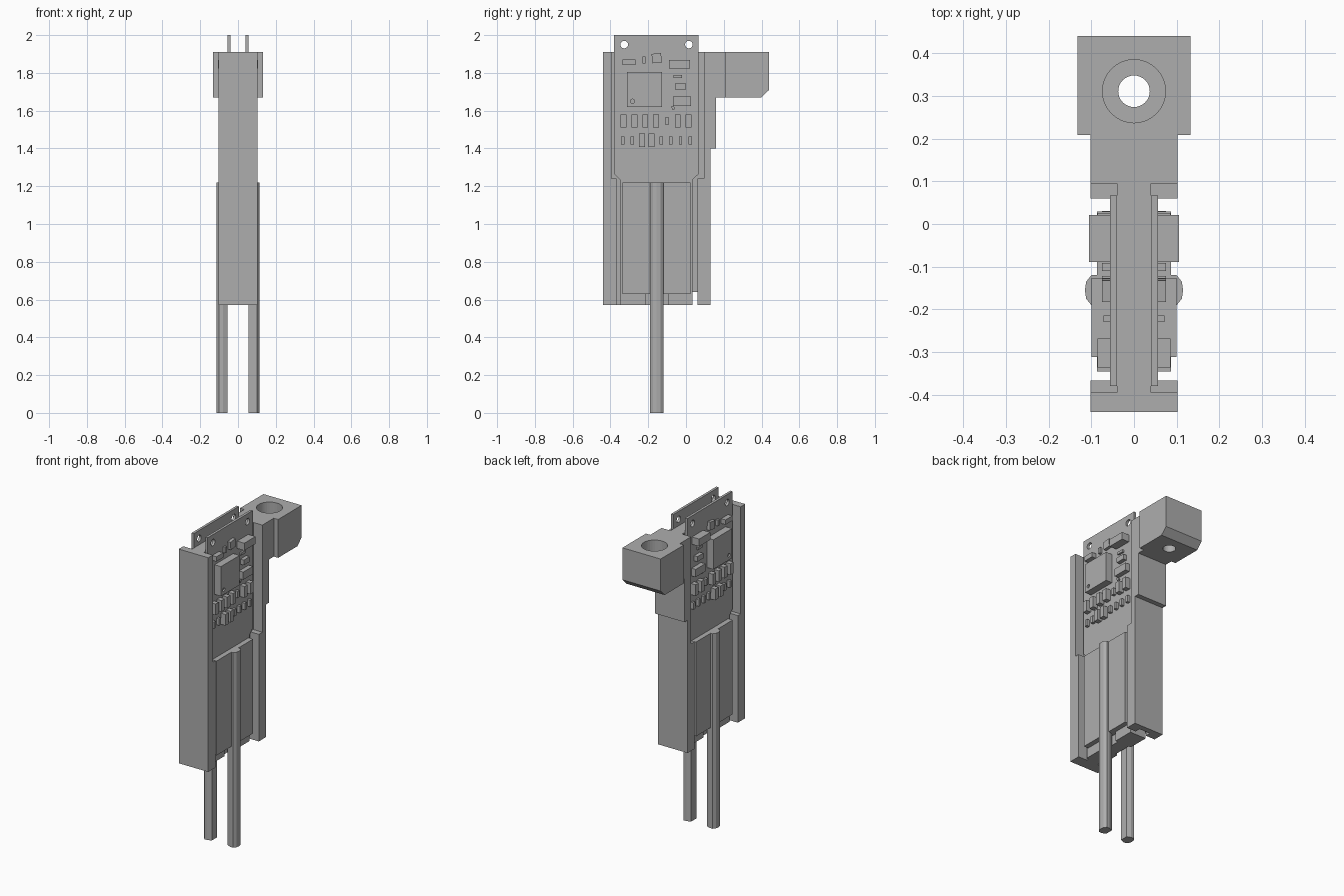
import bpy, bmesh, math
from mathutils import Matrix, Vector

old = bpy.data.objects.get("Cube")
if old:
    bpy.data.objects.remove(old)

grey = bpy.data.materials.new("neutral grey")
grey.use_nodes = True
GREY = (0.42, 0.42, 0.42, 1)
grey.diffuse_color = GREY
grey.node_tree.nodes["Principled BSDF"].inputs["Base Color"].default_value = GREY


def finish(name, bm):
    bmesh.ops.recalc_face_normals(bm, faces=bm.faces)
    mesh = bpy.data.meshes.new(name)
    bm.to_mesh(mesh)
    bm.free()
    mesh.materials.append(grey)
    obj = bpy.data.objects.new(name, mesh)
    bpy.context.collection.objects.link(obj)
    return obj


def extrude(name, points, axis, lo, hi):
    """Extrude a 2D outline along an axis: x uses (y, z), z uses (x, y)."""
    bm = bmesh.new()
    place = (lambda p: (lo, *p)) if axis == "x" else (lambda p: (*p, lo))
    face = bm.faces.new([bm.verts.new(place(p)) for p in points])
    top = bmesh.ops.extrude_face_region(bm, geom=[face])["geom"]
    step = Vector((hi - lo, 0, 0) if axis == "x" else (0, 0, hi - lo))
    bmesh.ops.translate(bm, vec=step, verts=[v for v in top if isinstance(v, bmesh.types.BMVert)])
    return finish(name, bm)


def box(name, x, y, z, turn=0):
    bm = bmesh.new()
    bmesh.ops.create_cube(bm, size=1)
    mid = Vector([(a + b) / 2 for a, b in (x, y, z)])
    size = [b - a for a, b in (x, y, z)]
    mat = Matrix.Translation(mid) @ Matrix.Rotation(turn, 4, "X") @ Matrix.Diagonal((*size, 1))
    bmesh.ops.transform(bm, matrix=mat, verts=bm.verts)
    return finish(name, bm)


def cut(obj, name, radius, depth, centre, axis="z"):
    bm = bmesh.new()
    turn = Matrix.Rotation(math.pi / 2, 4, "Y") if axis == "x" else Matrix()
    bmesh.ops.create_cone(bm, cap_ends=True, segments=32, radius1=radius, radius2=radius,
                          depth=depth, matrix=Matrix.Translation(centre) @ turn)
    cutter = finish(name, bm)
    cutter.hide_render = True
    cutter.hide_set(True)
    cutter.display_type = "WIRE"
    mod = obj.modifiers.new(name, "BOOLEAN")
    mod.operation = "DIFFERENCE"
    mod.object = cutter


def both_sides(obj):
    mod = obj.modifiers.new("Mirror", "MIRROR")
    mod.use_axis[0] = True
    mod.use_clip = False


# Central frame: front wall, thin core and back wall
W, BASE, TOP = 0.102, 0.57, 1.91
extrude("core", [(-0.4, BASE), (0.035, BASE), (0.035, 0.64), (0.1, 0.64), (0.1, TOP), (-0.4, TOP)],
        "x", -0.04, 0.04)
box("front_wall", (-W, W), (-0.44, -0.395), (BASE, TOP))
extrude("back_wall", [(0.095, BASE), (0.13, BASE), (0.13, 1.4), (0.16, 1.4),
                      (0.16, 1.67), (0.21, 1.67), (0.21, TOP), (0.095, TOP)], "x", -W, W)

# Wider retaining lips along the lower half
for name, y0, y1 in (("front_lip", -0.4, -0.367), ("back_lip", 0.06, 0.1)):
    both_sides(box(name, (0.038, W), (y0, y1), (BASE, 1.24)))

# Mounting block with a counterbored screw hole
block = extrude("mounting_block", [(0.208, 1.67), (0.4, 1.67), (0.44, 1.71), (0.44, TOP), (0.208, TOP)],
                "x", -0.132, 0.132)
cut(block, "screw_hole_cutter", 0.037, 1, (0, 0.311, 1.8))
cut(block, "counterbore_cutter", 0.074, 0.3, (0, 0.311, 1.92))

# Circuit boards with a tapered foot and two holes at the top
board = extrude("circuit_board", [(-0.38, 2), (-0.38, 1.265), (-0.35, 1.235), (-0.35, BASE), (-0.215, BASE),
                                  (-0.215, 0.63), (-0.095, 0.63), (-0.095, BASE), (0.035, BASE),
                                  (0.035, 1.235), (0.067, 1.265), (0.067, 2)], "x", 0.04, 0.056)
for i, y in enumerate((-0.327, 0.015)):
    cut(board, f"board_hole_cutter_{i}", 0.02, 0.1, (0.05, y, 1.95), "x")
both_sides(board)

# Lower cover plates and the cables running down over them
both_sides(box("cover_plate", (0.05, 0.087), (-0.337, 0.024), (0.63, 1.22)))
both_sides(extrude("cable", [(0.055, -0.18), (0.08, -0.19), (0.1, -0.19), (0.112, -0.175),
                             (0.115, -0.155), (0.112, -0.135), (0.1, -0.12), (0.08, -0.12),
                             (0.055, -0.13)], "z", 0, 1.22))

# Main chip with its round corner mark
chip = box("main_chip", (0.05, 0.1), (-0.312, -0.127), (1.62, 1.805))
cut(chip, "chip_mark_cutter", 0.011, 0.02, (0.1, -0.283, 1.65), "x")
both_sides(chip)

# Larger components: outer x, then y centre, z centre, width, height, turn
PARTS = {
    "left_resistor": (0.086, -0.302, 1.857, 0.068, 0.03, 0),
    "tiny_resistor": (0.072, -0.222, 1.868, 0.016, 0.036, 0),
    "crystal": (0.075, -0.155, 1.878, 0.05, 0.05, 0.1),
    "large_capacitor": (0.106, -0.034, 1.845, 0.11, 0.046, 0),
    "flat_resistor": (0.068, -0.044, 1.78, 0.043, 0.016, 0),
    "diode": (0.08, -0.028, 1.727, 0.058, 0.032, 0),
    "regulator": (0.085, -0.022, 1.65, 0.095, 0.048, 0),
    "test_pin": (0.066, -0.068, 1.615, 0.014, 0.02, 0.5),
}
for name, (x, y, z, w, h, turn) in PARTS.items():
    both_sides(box(name, (0.05, x), (y - w / 2, y + w / 2), (z - h / 2, z + h / 2), turn))

# Two rows of small upright components
ROWS = ((1.545, "TTTTSTT", -0.33, 0.0573), (1.443, "SSTTSSSS", -0.335, 0.051))
for r, (z, kinds, start, step) in enumerate(ROWS):
    for i, kind in enumerate(kinds):
        w, h, x = (0.031, 0.07, 0.087) if kind == "T" else (0.018, 0.042, 0.075)
        y = start + i * step
        both_sides(box(f"small_part_{r}_{i}", (0.05, x), (y - w / 2, y + w / 2), (z - h / 2, z + h / 2)))
